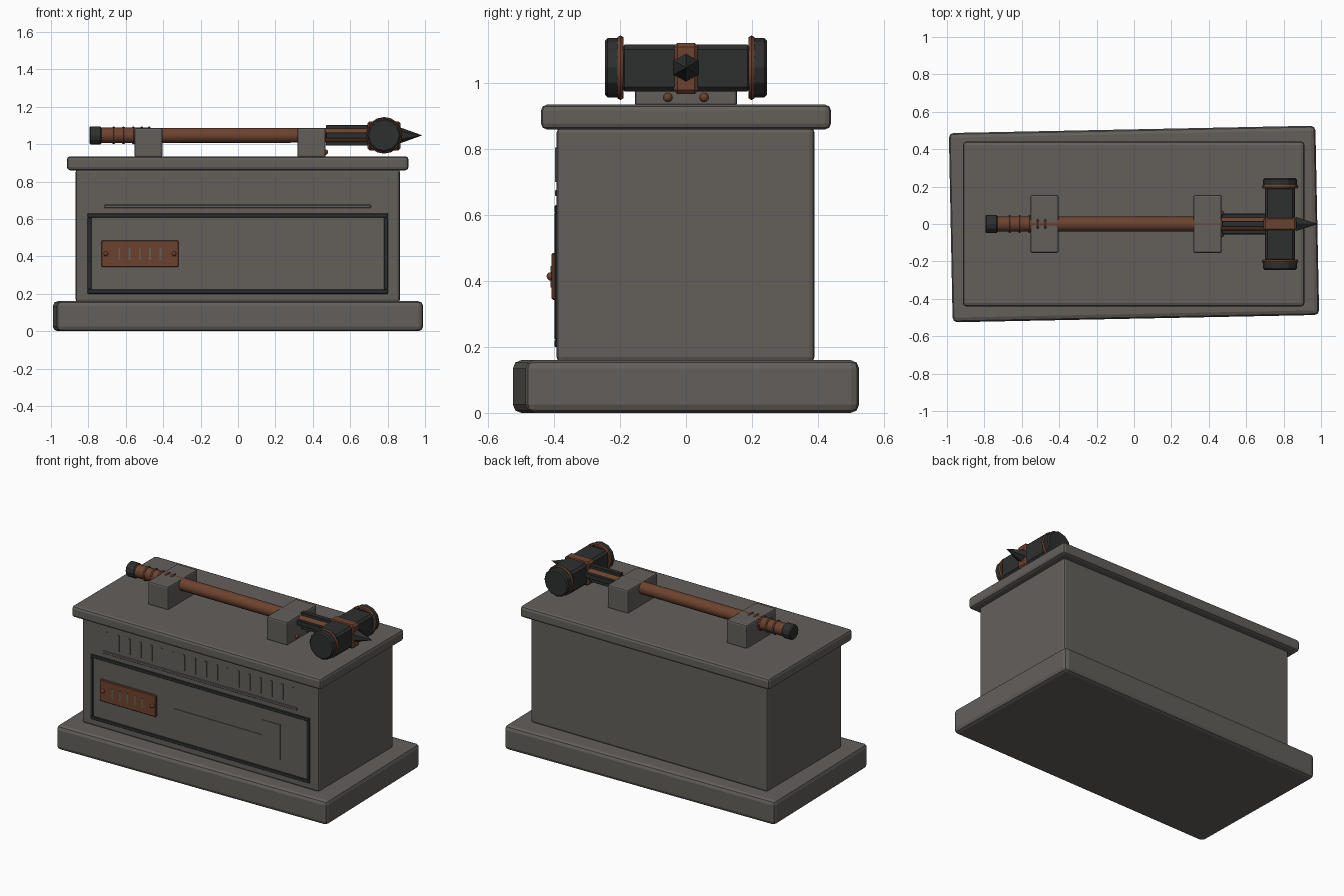
import bpy
import math
from mathutils import Vector

cube = bpy.data.objects.get("Cube")
if cube:
    bpy.data.objects.remove(cube, do_unlink=True)


def material(name, rgb):
    m = bpy.data.materials.new(name)
    m.use_nodes = True
    colour = (*rgb, 1)
    m.diffuse_color = colour
    m.node_tree.nodes["Principled BSDF"].inputs["Base Color"].default_value = colour
    return m


STONE = material("grey stone", (0.125, 0.115, 0.105))
METAL = material("dark metal", (0.027, 0.028, 0.028))
COPPER = material("copper brown", (0.15, 0.055, 0.028))
AXIS = 1.047   # height of the hammer's centre line
HEAD_X = 0.781
FRONT = -0.393


def finish(name, mat, bevel=0, segments=2, smooth=False):
    ob = bpy.context.object
    ob.name = name
    ob.data.materials.append(mat)
    if smooth:
        bpy.ops.object.shade_smooth_by_angle(angle=math.radians(35))
    if bevel:
        mod = ob.modifiers.new("bevel", "BEVEL")
        mod.width = bevel
        mod.segments = segments
        mod.limit_method = "ANGLE"
    return ob


def box(name, mat, x, y, z, bevel=0, segments=2):
    """Box from three (low, high) ranges."""
    spans = (x, y, z)
    bpy.ops.mesh.primitive_cube_add(size=1, location=[(a + b) / 2 for a, b in spans])
    ob = bpy.context.object
    ob.scale = [b - a for a, b in spans]
    bpy.ops.object.transform_apply(location=False, rotation=False, scale=True)
    return finish(name, mat, bevel, segments)


def rod(name, mat, start, end, r1, r2=None, sides=12, bevel=0, smooth=False):
    """Cylinder or cone between two points."""
    start, end = Vector(start), Vector(end)
    direction = end - start
    bpy.ops.mesh.primitive_cone_add(
        vertices=sides, radius1=r1, radius2=r1 if r2 is None else r2,
        depth=direction.length, location=(start + end) / 2,
        rotation=direction.to_track_quat("Z", "Y").to_euler())
    return finish(name, mat, bevel, 1, smooth)


def ring(name, mat, location, rotation, major, minor):
    bpy.ops.mesh.primitive_torus_add(
        major_segments=16, minor_segments=6, major_radius=major,
        minor_radius=minor, location=location, rotation=rotation)
    return finish(name, mat, smooth=True)


def rivet(name, location, radius):
    bpy.ops.mesh.primitive_uv_sphere_add(segments=10, ring_count=6, radius=radius, location=location)
    return finish(name, COPPER, smooth=True)


# Stone pedestal, with the base slab turned slightly
base = box("base_slab", STONE, (-0.98, 0.98), (-0.506, 0.506), (0, 0.16), 0.025)
base.rotation_euler.z = math.radians(1.15)
box("body", STONE, (-0.868, 0.866), (FRONT, 0.39), (0.155, 0.865), 0.015)
box("lid", STONE, (-0.915, 0.912), (-0.44, 0.44), (0.86, 0.935), 0.018)

# Framed front panel
low, high, left, right, width = 0.2, 0.63, -0.805, 0.802, 0.022
proud = (FRONT - 0.006, FRONT + 0.01)
for name, z in (("bottom", low), ("top", high - width)):
    box("panel_frame_" + name, METAL, (left, right), proud, (z, z + width), 0.003, 1)
for name, x in (("right", left), ("left", right - width)):
    box("panel_frame_" + name, METAL, (x, x + width), proud, (low + width, high - width), 0.003, 1)

# Hammer relief on the panel
relief = (FRONT - 0.004, FRONT + 0.003)
box("relief_shaft", STONE, (-0.195, 0.455), relief, (0.397, 0.43))
box("relief_head", STONE, (0.455, 0.585), relief, (0.3, 0.53))

# Plain carved border of upright notches over a ledge
box("border_ledge", STONE, (-0.715, 0.71), (FRONT - 0.005, FRONT + 0.003), (0.658, 0.676), 0.003, 1)
for i in range(18):
    x = -0.68 + i * 0.08
    box("border_notch", STONE, (x - 0.007, x + 0.007), relief, (0.7, 0.805))

# Copper plate with rivets and plain raised bars
box("plate", COPPER, (-0.73, -0.318), (-0.408, FRONT + 0.003), (0.343, 0.485), 0.004, 1)
for x in (-0.706, -0.342):
    rivet("plate_rivet", (x, -0.41, 0.414), 0.013)
for i in range(5):
    x = -0.635 + i * 0.055
    box("plate_bar", STONE, (x - 0.005, x + 0.005), (-0.411, -0.406), (0.38, 0.445))

# Cradles that hold the shaft
for name, x in (("right", (-0.554, -0.404)), ("left", (0.317, 0.469))):
    box("cradle_" + name, STONE, x, (-0.155, 0.155), (0.93, 1.086), 0.01)
for y in (-0.055, 0.055):
    rivet("cradle_rivet", (0.469, y, 0.957), 0.014)

# Shaft, pommel and grip rings
rod("shaft", COPPER, (-0.76, 0, AXIS), (0.72, 0, AXIS), 0.041, 0.039, 16, smooth=True)
rod("pommel", METAL, (-0.795, 0, AXIS), (-0.73, 0, AXIS), 0.048, sides=12, bevel=0.006)
for x in (-0.665, -0.612, -0.56, -0.515, -0.475):
    ring("grip_ring", COPPER, (x, 0, AXIS), (0, math.pi / 2, 0), 0.04, 0.008)

# Four metal straps along the shaft below the head
for side in (-1, 1):
    a, b = sorted((side * 0.032, side * 0.055))
    box("strap_side", METAL, (0.47, 0.72), (a, b), (AXIS - 0.016, AXIS + 0.016), 0.003, 1)
    box("strap_flat", METAL, (0.47, 0.72), (-0.016, 0.016), (AXIS + a, AXIS + b), 0.003, 1)

# Hammer head
box("head_block", METAL, (HEAD_X - 0.08, HEAD_X + 0.08), (-0.2, 0.2), (AXIS - 0.072, AXIS + 0.07), 0.014, 1)
box("head_band", COPPER, (HEAD_X - 0.089, HEAD_X + 0.089), (-0.038, 0.038), (0.967, 1.122), 0.012, 1)
for side in (-1, 1):
    rod("head_cap", METAL, (HEAD_X, side * 0.195, AXIS), (HEAD_X, side * 0.246, AXIS), 0.09, bevel=0.008)
    ring("head_ring", COPPER, (HEAD_X, side * 0.199, AXIS), (math.pi / 2, 0, 0), 0.088, 0.01)
rod("spike", METAL, (HEAD_X + 0.085, 0, AXIS), (0.985, 0, AXIS), 0.043, 0, 6)
